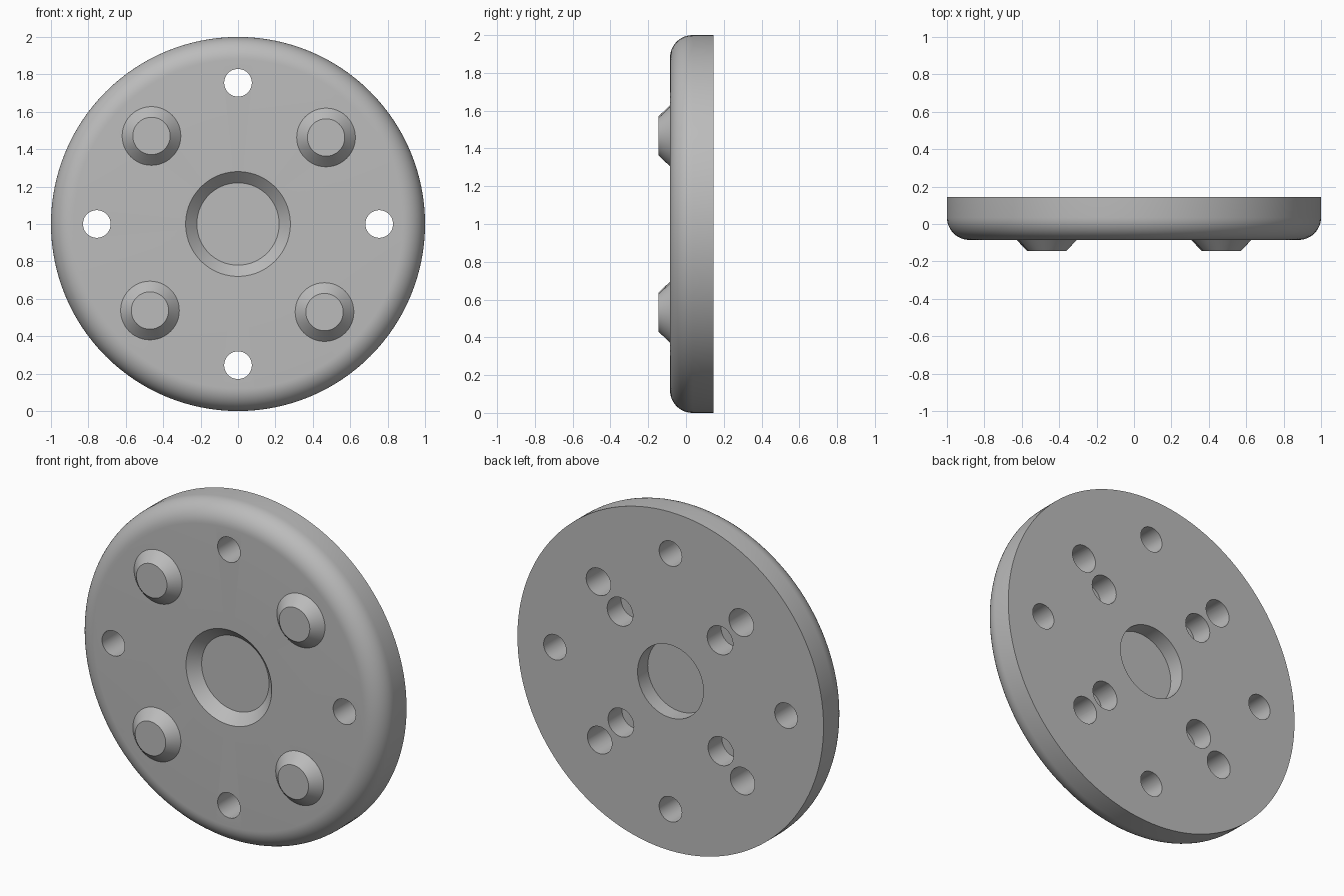
import bpy, bmesh, math
from mathutils import Matrix, Vector

cube = bpy.data.objects.get("Cube")
if cube:
    bpy.data.objects.remove(cube, do_unlink=True)

FRONT, BACK, TIP = -0.085, 0.145, -0.145   # plate faces and boss tips along y
FILLET = 0.12
BORE = 0.08

grey = bpy.data.materials.new("plain grey")
grey.use_nodes = True
colour = (0.5, 0.5, 0.5, 1)
grey.diffuse_color = colour
grey.node_tree.nodes["Principled BSDF"].inputs["Base Color"].default_value = colour


def lathe(name, profile, x=0, z=1, steps=48):
    """Revolve (radius, y) points around an axis parallel to y."""
    bm = bmesh.new()
    verts = [bm.verts.new((r, y, 0)) for r, y in profile]
    edges = [bm.edges.new(pair) for pair in zip(verts, verts[1:])]
    bmesh.ops.spin(bm, geom=verts + edges, cent=(0, 0, 0), axis=(0, 1, 0),
                   angle=math.tau, steps=steps)
    bmesh.ops.remove_doubles(bm, verts=bm.verts, dist=1e-4)
    bmesh.ops.recalc_face_normals(bm, faces=bm.faces)
    bmesh.ops.transform(bm, matrix=Matrix.Translation((x, 0, z)), verts=bm.verts)
    mesh = bpy.data.meshes.new(name)
    bm.to_mesh(mesh)
    bm.free()
    mesh.materials.append(grey)
    obj = bpy.data.objects.new(name, mesh)
    bpy.context.collection.objects.link(obj)
    return obj


def around(radius, start):
    """Four (x, z) places evenly set on a circle about the plate centre."""
    for i in range(4):
        a = math.radians(start + 90 * i)
        yield radius * math.cos(a), 1 + radius * math.sin(a)


def smooth(obj):
    bpy.ops.object.select_all(action='DESELECT')
    obj.select_set(True)
    bpy.context.view_layer.objects.active = obj
    bpy.ops.object.shade_smooth_by_angle(angle=math.radians(30))


# Round plate: countersunk front recess, rounded front rim, blind back socket
arc = [(1 - FILLET + FILLET * math.sin(t), FRONT + FILLET - FILLET * math.cos(t))
       for t in (math.pi / 2 * i / 12 for i in range(13))]
plate = lathe("plate", [(0, -0.025), (0.22, -0.025), (0.28, FRONT)] + arc +
              [(1, BACK), (0.215, BACK), (0.215, 0.05), (0, 0.05)], steps=128)

# Holes: through holes on the axes, boss bores, shallow blind holes
holes = [(p, 0.074, -0.3) for p in around(0.755, 0)]
holes += [(p, BORE, -0.3) for p in around(0.66, 44.5)]
holes += [(p, 0.084, 0.015) for p in around(0.462, 44.5)]
cutters = []
for (x, z), r, floor in holes:
    cutter = lathe("hole_cutter", [(0, floor), (r, floor), (r, 0.3), (0, 0.3)], x, z)
    cutter.hide_render = True
    cutters.append(cutter)
    cut = plate.modifiers.new("hole", 'BOOLEAN')
    cut.operation = 'DIFFERENCE'
    cut.solver = 'EXACT'
    cut.object = cutter

bpy.context.view_layer.update()
graph = bpy.context.evaluated_depsgraph_get()
cut_mesh = bpy.data.meshes.new_from_object(plate.evaluated_get(graph))
plate.modifiers.clear()
plate.data = cut_mesh
for cutter in cutters:
    bpy.data.objects.remove(cutter, do_unlink=True)
smooth(plate)

# Tapered bosses on the front, hollow behind
for i, (x, z) in enumerate(around(0.66, 44.5)):
    smooth(lathe(f"boss_{i + 1}", [(0, TIP), (0.1, TIP), (0.157, FRONT), (BORE, FRONT),
                                   (BORE, -0.11), (0, -0.11)], x, z))
